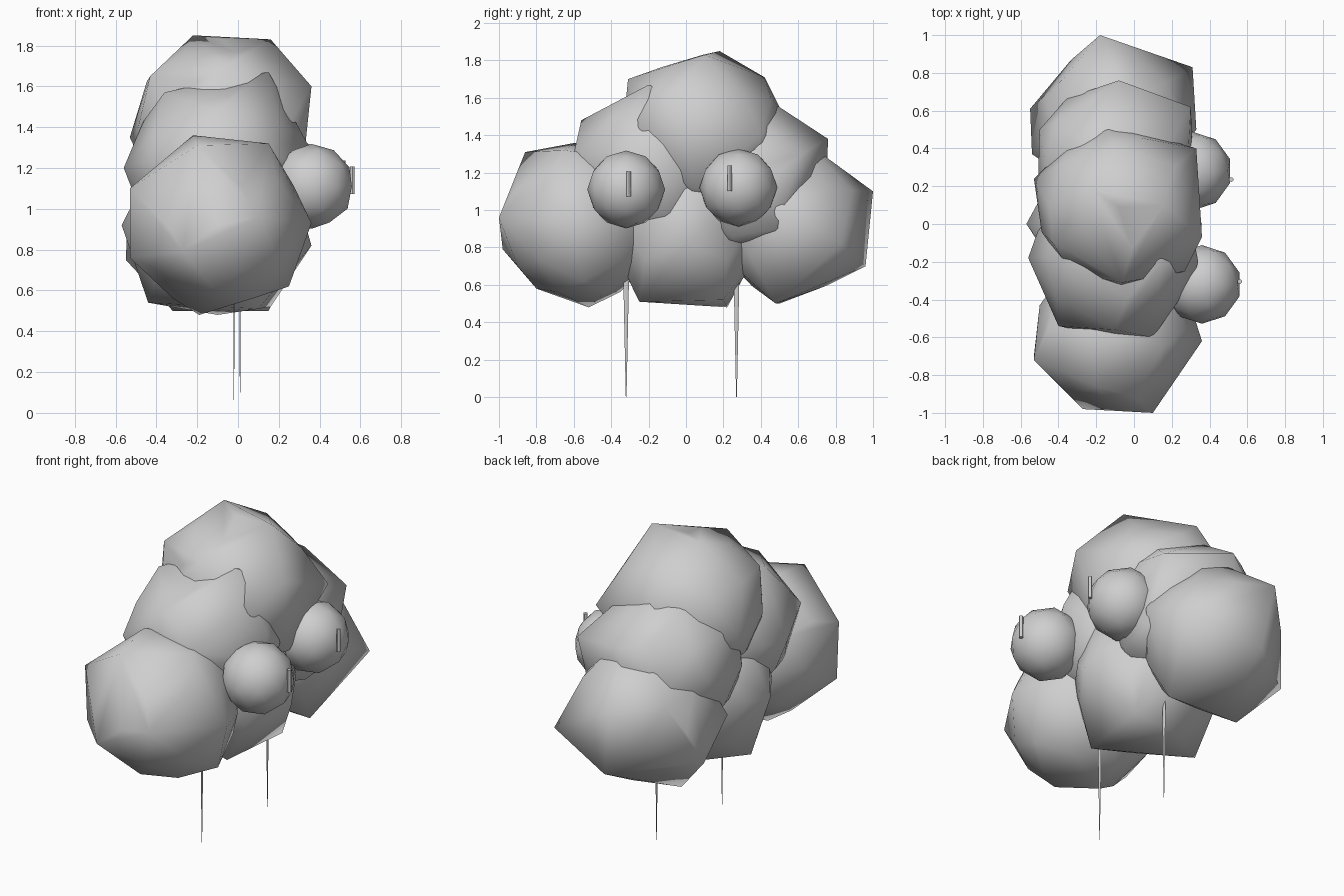
import bpy
import bmesh
from mathutils import Vector

default_cube = bpy.data.objects.get("Cube")
if default_cube:
    bpy.data.objects.remove(default_cube, do_unlink=True)

# One plain material for the whole model
grey = bpy.data.materials.new("light grey")
grey.use_nodes = True
grey.diffuse_color = (0.62, 0.62, 0.62, 1)
shader = next(n for n in grey.node_tree.nodes if n.type == "BSDF_PRINCIPLED")
shader.inputs["Base Color"].default_value = grey.diffuse_color


def add_object(name, bm, location):
    """Turn a bmesh into a named, smooth object with the grey material."""
    bmesh.ops.recalc_face_normals(bm, faces=bm.faces[:])
    for face in bm.faces:
        face.smooth = True
    mesh = bpy.data.meshes.new(name)
    bm.to_mesh(mesh)
    bm.free()
    mesh.materials.append(grey)
    obj = bpy.data.objects.new(name, mesh)
    obj.location = location
    bpy.context.scene.collection.objects.link(obj)
    return obj


def ball(name, center, radius, corners=()):
    """Coarse faceted ball whose nearest points are pulled to given corners."""
    center = Vector(center)
    bm = bmesh.new()
    bmesh.ops.create_icosphere(bm, subdivisions=2, radius=radius)
    points = [v.co.copy() for v in bm.verts]
    bm.free()
    free = set(range(len(points)))
    for corner in corners:
        target = Vector(corner) - center
        nearest = min(free, key=lambda i: points[i].angle(target))
        points[nearest] = target
        free.remove(nearest)

    # Wrap the moved points in a clean convex shell
    bm = bmesh.new()
    for point in points:
        bm.verts.new(point)
    bmesh.ops.convex_hull(bm, input=bm.verts[:])
    loose = [v for v in bm.verts if not v.link_faces]
    bmesh.ops.delete(bm, geom=loose, context="VERTS")
    return add_object(name, bm, center)


def pole(name, location, low_radius, high_radius, height, segments, squash=1.0):
    """Upright tapered rod, optionally squashed along x."""
    bm = bmesh.new()
    bmesh.ops.create_cone(bm, cap_ends=True, segments=segments, radius1=low_radius,
                          radius2=high_radius, depth=height)
    bmesh.ops.scale(bm, vec=(squash, 1, 1), verts=bm.verts[:])
    obj = add_object(name, bm, location)
    bpy.ops.object.select_all(action="DESELECT")
    obj.select_set(True)
    bpy.context.view_layer.objects.active = obj
    bpy.ops.object.shade_smooth_by_angle()
    return obj


# Large low puffs at the two ends
ball("front_puff", (-.1, -.56, .92), .42, [
    (-.53, -.72, 1.1), (-.53, -.7, .76), (-.22, -.59, 1.36), (.15, -.65, 1.32),
    (.36, -.62, .93), (.1, -1, .96), (-.27, -.98, .79), (.25, -.55, .62),
    (-.19, -.52, .48), (-.1, -.8, .58), (-.2, -.86, 1.31)])
ball("rear_puff", (-.1, .55, .93), .395, [
    (-.18, 1, 1.1), (-.12, .96, .7), (-.32, .5, .5), (0, .63, 1.37),
    (.31, .83, .82), (-.55, .61, .75), (.33, .5, 1), (.15, .48, .5),
    (-.54, .37, .95)])

# Crown puff and the shoulders on either side of it
ball("top_puff", (-.08, .09, 1.4), .43, [
    (-.22, .18, 1.85), (.16, .1, 1.83), (.36, -.07, 1.6), (.33, .4, 1.4),
    (-.14, .5, 1.55), (-.1, .42, 1.71), (-.06, -.31, 1.7), (-.43, -.1, 1.65),
    (-.53, .24, 1.35), (.27, -.25, 1.45), (.31, .05, 1.12)])
ball("front_shoulder_puff", (-.1, -.17, 1.2), .43, [
    (.15, -.2, 1.67), (-.56, -.18, 1.2), (-.4, -.54, 1.25), (.1, -.6, 1.3),
    (-.1, -.56, 1.48), (.34, -.2, 1.32), (-.36, -.25, 1.57), (.31, -.12, .98)])
ball("rear_shoulder_puff", (-.1, .32, 1.17), .43, [
    (-.1, .47, 1.57), (-.08, .76, 1.38), (-.5, .5, 1.2), (.3, .62, 1.3),
    (.28, .25, .86), (.31, .48, .9)])

# Belly puff underneath
ball("belly_puff", (-.1, 0, .92), .42, [
    (-.1, .22, .48), (.1, -.25, .51), (-.44, 0, .54), (.36, 0, .82),
    (.16, .2, .52), (-.57, 0, .92)])

# Eyes with slim upright pupils, and thin pointed legs below
sides = [
    ("front", (.36, -.32, 1.11), (.56, -.305, 1.14), (-.02, -.32, .36)),
    ("rear", (.31, .28, 1.12), (.515, .235, 1.17), (.01, .27, .36)),
]
for side, eye, pupil, leg in sides:
    ball(side + "_eye", eye, .208)
    pole(side + "_pupil", pupil, .012, .012, .135, 12)
    pole(side + "_leg", leg, .002, .017, .72, 8, squash=.25)
